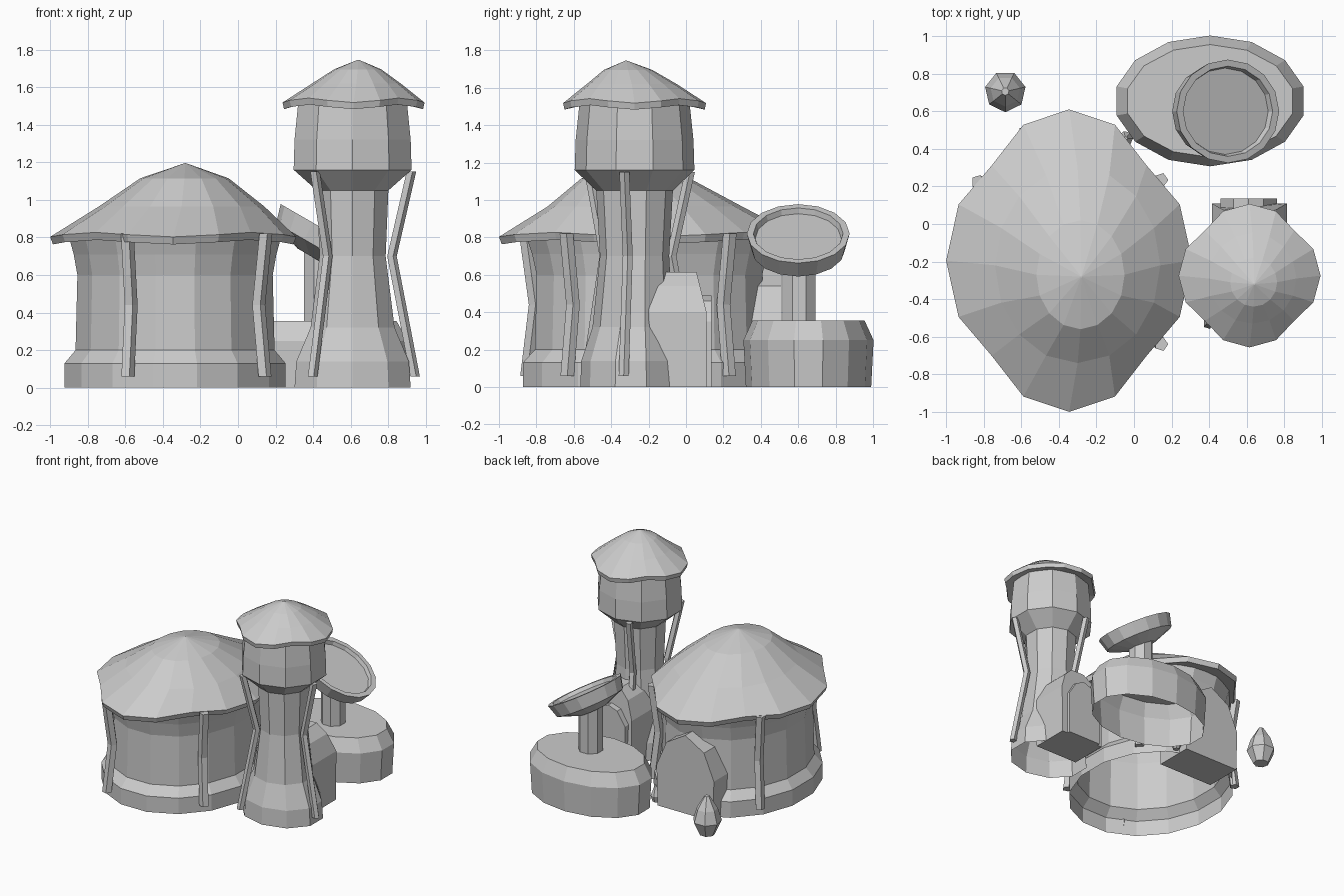
import bpy, bmesh, math
from mathutils import Matrix, Vector

cube = bpy.data.objects.get("Cube")
if cube:
    bpy.data.objects.remove(cube, do_unlink=True)

clay = bpy.data.materials.new("plain grey")
clay.use_nodes = True
GREY = (0.6, 0.6, 0.6, 1)
clay.diffuse_color = GREY
clay.node_tree.nodes["Principled BSDF"].inputs["Base Color"].default_value = GREY


def finish(name, bm, matrix=None):
    bmesh.ops.recalc_face_normals(bm, faces=bm.faces)
    if matrix:
        bm.transform(matrix)
    mesh = bpy.data.meshes.new(name)
    bm.to_mesh(mesh)
    bm.free()
    mesh.materials.append(clay)
    obj = bpy.data.objects.new(name, mesh)
    bpy.context.collection.objects.link(obj)
    return obj


def loft(name, rings, sides, top=True, bottom=False, phase=0.0, drape=(), matrix=None):
    """Skin elliptical rings (x, y, rx, ry, z); rings listed in drape sag at four corners."""
    bm = bmesh.new()
    loops = []
    for i, (cx, cy, rx, ry, z) in enumerate(rings):
        loop = []
        for k in range(sides):
            a = math.tau * (k + phase) / sides
            pull, lift = 1.0, 0.0
            if i in drape:
                pull = 1 - 0.11 * math.sin(2 * a) ** 4
                lift = -0.012 * math.cos(4 * a)
            loop.append(bm.verts.new((cx + rx * pull * math.cos(a),
                                      cy + ry * pull * math.sin(a), z + lift)))
        loops.append(loop)
    for lo, hi in zip(loops, loops[1:]):
        for k in range(sides):
            j = (k + 1) % sides
            bm.faces.new((lo[k], lo[j], hi[j], hi[k]))
    if top:
        bm.faces.new(loops[-1])
    if bottom:
        bm.faces.new(loops[0][::-1])
    return finish(name, bm, matrix)


def stack(cx, cy, profile):
    """Rings sharing one centre from (rx, ry, z) rows."""
    return [(cx, cy, rx, ry, z) for rx, ry, z in profile]


def arch(name, cx, half_outline, y_back, y_front, lean=0.0):
    """Upright slab facing +y; half_outline is (half width, z) going up; lean tilts the head back."""
    pts = half_outline + [(-x, z) for x, z in reversed(half_outline) if x > 0]
    bm = bmesh.new()
    shoulder = half_outline[1][1]
    back = [bm.verts.new((cx + x, y_back, z)) for x, z in pts]
    front = [bm.verts.new((cx + x, y_front - lean * max(0, z - shoulder), z)) for x, z in pts]
    bm.faces.new(back)
    bm.faces.new(front)
    for k in range(len(pts)):
        j = (k + 1) % len(pts)
        bm.faces.new((back[k], back[j], front[j], front[k]))
    return finish(name, bm)


def post(name, centre, offset, bends, radius):
    """Bent pole: bends are (outward factor, z)."""
    rings = [(centre[0] + offset[0] * f, centre[1] + offset[1] * f, radius, radius, z)
             for f, z in bends]
    loft(name, rings, 5, bottom=True)


# Round hut: stepped base and flared wall
HX, HY = -0.335, -0.195
loft("hut_wall", stack(HX, HY, [
    (0.60, 0.69, 0), (0.60, 0.69, 0.13), (0.54, 0.625, 0.2),
    (0.53, 0.615, 0.6), (0.55, 0.64, 0.71), (0.575, 0.67, 0.8)]), 16, top=False, phase=0.5)

# Hut roof: soffit, sagging eave, off-centre peak
loft("hut_roof", [
    (HX, HY, 0.55, 0.64, 0.8), (-0.345, HY, 0.64, 0.79, 0.775),
    (-0.345, HY, 0.655, 0.805, 0.815), (-0.3, -0.22, 0.44, 0.52, 0.965),
    (-0.285, -0.27, 0.235, 0.29, 1.115), (-0.28, -0.28, 0.004, 0.004, 1.195)],
    16, bottom=True, drape=(1, 2))

# Hut posts
for i, offset in enumerate([(0.475, -0.44), (-0.255, -0.655), (0.475, 0.425), (-0.49, 0.415)]):
    post(f"hut_post_{i + 1}", (HX, HY), offset, [(1, 0.06), (0.93, 0.44), (1.01, 0.82)], 0.038)

# Hut back door with pointed head
arch("hut_door", -0.35, [(0.25, 0), (0.26, 0.33), (0.17, 0.54), (0, 0.64)], 0.2, 0.51)

# Tower: flared foot, narrow waist, wide upper drum
TX, TY = 0.61, -0.275
loft("tower_wall", [
    (TX, -0.295, 0.325, 0.27, 0), (TX, -0.295, 0.315, 0.265, 0.14),
    (TX, -0.285, 0.235, 0.215, 0.32), (TX, TY, 0.185, 0.185, 0.7),
    (TX, TY, 0.2, 0.205, 1.05), (TX, TY, 0.33, 0.32, 1.16),
    (TX, TY, 0.325, 0.315, 1.32), (TX, TY, 0.305, 0.295, 1.51)], 10, top=False, phase=0.5)

# Tower roof
loft("tower_roof", [
    (TX, TY, 0.29, 0.28, 1.51), (0.615, TY, 0.37, 0.375, 1.495),
    (0.615, TY, 0.378, 0.382, 1.53), (0.63, -0.29, 0.235, 0.24, 1.62),
    (0.637, -0.31, 0.125, 0.13, 1.695), (0.64, -0.32, 0.004, 0.004, 1.745)],
    16, bottom=True, drape=(1, 2))

# Tower braces, three around
for i in range(3):
    a = math.radians(350 + 120 * i)
    post(f"tower_brace_{i + 1}", (TX, TY), (math.cos(a), math.sin(a)),
         [(0.335, 0.06), (0.21, 0.7), (0.315, 1.15)], 0.028)

# Tower back porch and its door
arch("tower_porch", 0.615, [(0.195, 0), (0.2, 0.4), (0.14, 0.54), (0.06, 0.615)],
     -0.2, 0.11, lean=0.25)
arch("tower_door", 0.61, [(0.15, 0), (0.15, 0.35), (0.08, 0.46), (0, 0.49)], 0.0, 0.135)

# Oval platform with bevelled rim
loft("platform", stack(0.405, 0.655, [
    (0.495, 0.335, 0), (0.51, 0.348, 0.25), (0.45, 0.3, 0.355)]), 14, phase=0.5)

# Dish pedestal
loft("dish_post", stack(0.44, 0.605, [(0.095, 0.095, 0.34), (0.095, 0.095, 0.72)]),
     8, phase=0.5)

# Tilted dish with raised lip
tilt = Matrix.Translation(Vector((0.5, 0.6, 0.82))) @ Matrix.Rotation(math.radians(30), 4, "Y")
loft("dish", stack(0, 0, [
    (0.12, 0.11, -0.16), (0.285, 0.25, -0.1), (0.315, 0.275, 0),
    (0.275, 0.24, 0), (0.265, 0.23, -0.03)]), 16, bottom=True, matrix=tilt)

# Small bushes
loft("bush", stack(-0.685, 0.705, [
    (0.06, 0.06, 0), (0.11, 0.11, 0.11), (0.08, 0.08, 0.21), (0.02, 0.02, 0.31)]),
    7, bottom=True, phase=0.25)
loft("sprout", stack(-0.045, 0.455, [
    (0.025, 0.025, 0), (0.04, 0.04, 0.05), (0.01, 0.01, 0.13)]), 7, bottom=True)
